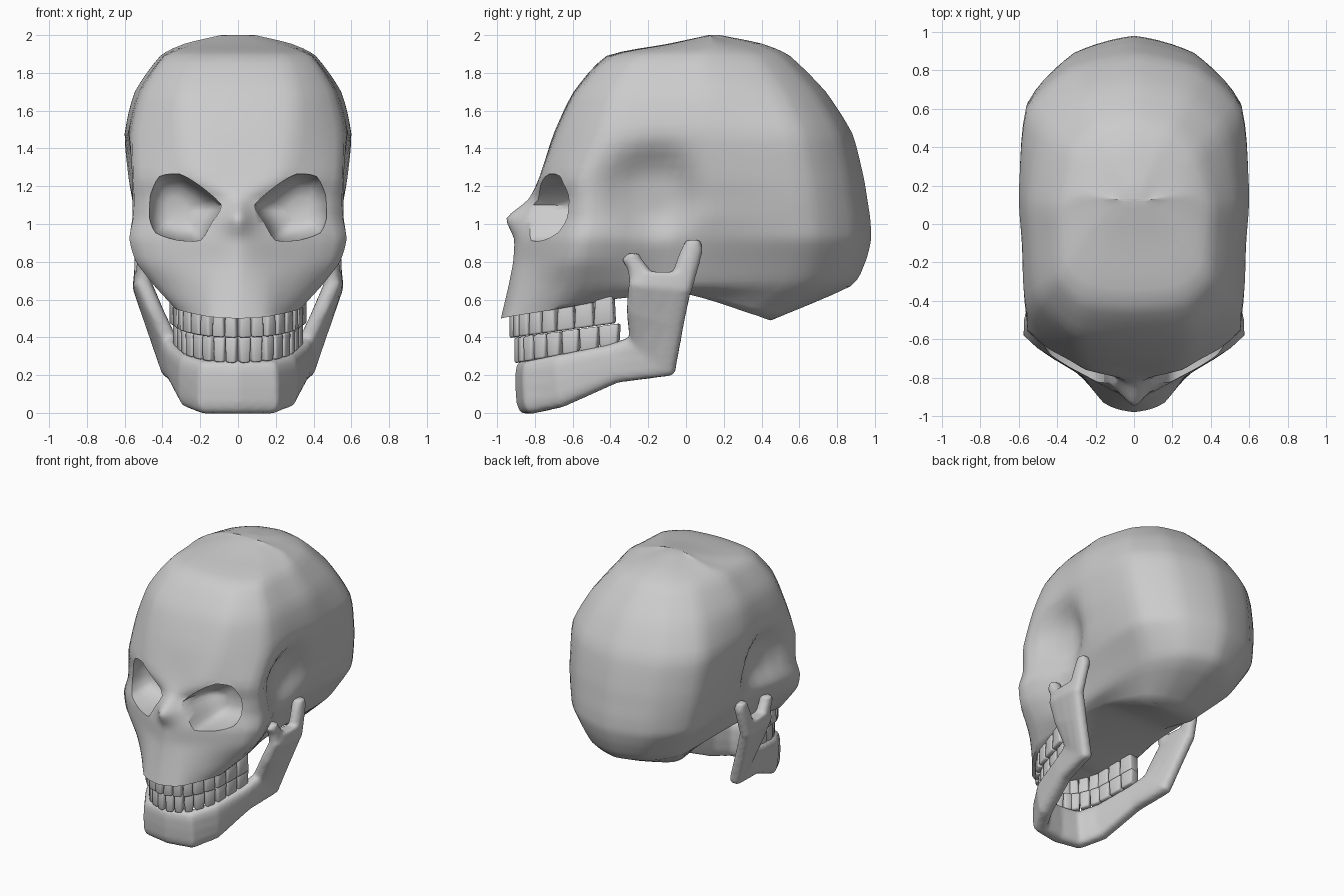
import bpy, bmesh, math
from mathutils import Vector as V

if "Cube" in bpy.data.objects:
    bpy.data.objects.remove(bpy.data.objects["Cube"])


def make(name, bm):
    bmesh.ops.remove_doubles(bm, verts=bm.verts, dist=1e-4)
    bmesh.ops.recalc_face_normals(bm, faces=bm.faces)
    me = bpy.data.meshes.new(name)
    bm.to_mesh(me)
    bm.free()
    ob = bpy.data.objects.new(name, me)
    bpy.context.collection.objects.link(ob)
    return ob


def finish(ob, angle):
    """Apply all modifiers and shade smooth."""
    bpy.ops.object.select_all(action='DESELECT')
    bpy.context.view_layer.objects.active = ob
    ob.select_set(True)
    for m in list(ob.modifiers):
        bpy.ops.object.modifier_apply(modifier=m.name)
    bpy.ops.object.shade_smooth_by_angle(angle=math.radians(angle))


def spline(pts, n, pre, post, tight=.4):
    """Catmull-Rom curve through pts, partly pulled to the straight chords."""
    p = [pre] + pts + [post]
    out = []
    for i in range(1, len(p) - 2):
        a, b, c, d = p[i - 1:i + 3]
        for k in range(n):
            t = k / n
            q = 0.5 * (2 * b + (c - a) * t + (2 * a - 5 * b + 4 * c - d) * t * t
                       + (3 * b - a - 3 * c + d) * t ** 3)
            out.append(q.lerp(b.lerp(c, t), tight))
    return out + [pts[-1].copy()]


def loft(bm, rings):
    """Closed skin over rings with capped ends."""
    vs = [[bm.verts.new(p) for p in r] for r in rings]
    n = len(vs[0])
    for a, b in zip(vs, vs[1:]):
        for i in range(n):
            j = (i + 1) % n
            bm.faces.new((a[i], a[j], b[j], b[i]))
    bm.faces.new(vs[0])
    bm.faces.new(vs[-1])


def sweep(bm, stations, power):
    """Rounded bar through stations of (top edge, bottom edge, half thickness)."""
    mids = [(V(t) + V(b)) / 2 for t, b, _ in stations]
    rings = []
    for i, (t, b, th) in enumerate(stations):
        tan = mids[min(i + 1, len(mids) - 1)] - mids[max(i - 1, 0)]
        up = (V(t) - V(b)) / 2
        nrm = tan.cross(up).normalized() * th
        ring = []
        for k in range(16):
            c, s = math.cos(k * math.pi / 8), math.sin(k * math.pi / 8)
            ring.append(mids[i] + up * math.copysign(abs(c) ** power, c)
                        + nrm * math.copysign(abs(s) ** power, s))
        rings.append(ring)
    loft(bm, rings)


def flip(p):
    return V((-p[0], p[1], p[2]))


# Cranium and upper jaw: half sections going up
# z, front y, nose x/y, cheek x/y, temple x, widest x, rear corner x, back y
LEVELS = [
    (.67, -.94, .17, -.88, .44, -.62, .38, .37, .36, .87),
    (.80, -.915, .16, -.85, .54, -.60, .43, .44, .44, .95),
    (.92, -.91, .16, -.84, .575, -.58, .47, .50, .51, .98),
    (1.03, -.95, .13, -.82, .555, -.56, .49, .535, .53, .975),
    (1.13, -.835, .12, -.78, .55, -.56, .50, .555, .545, .96),
    (1.25, -.775, .25, -.76, .555, -.55, .52, .58, .555, .94),
    (1.48, -.70, .30, -.67, .555, -.45, .585, .60, .56, .88),
    (1.70, -.595, .30, -.57, .50, -.38, .535, .545, .47, .74),
    (1.89, -.42, .25, -.39, .38, -.27, .40, .41, .33, .55),
    (1.955, -.09, .14, -.07, .22, -.02, .26, .28, .20, .40),
    (2.00, .12, .03, .125, .05, .13, .08, .09, .06, .18),
]
BASE = [(0, -.98, .5), (.16, -.93, .51), (.33, -.68, .55), (.33, -.36, .605),
        (.27, 0, .63), (.22, .36, .52), (.13, .43, .495), (0, .45, .49)]
rings = [[V(p) for p in BASE]]
for z, yf, xn, yn, xc, yc, xt, xm, xb, yb in LEVELS:
    s = .7 * yb - yc
    rings.append([V((x, y, z)) for x, y in (
        (0, yf), (xn, yn), (xc, yc), (xt, yc + .34 * s), (xm, yc + .58 * s),
        (xb, .67 * yb), (.6 * xb, .91 * yb), (0, yb))])
columns = [spline(list(c), 4, c[0], c[-1]) for c in zip(*rings)]
rows = [spline(list(r), 5, flip(r[1]), flip(r[-2])) for r in zip(*columns)]

# Hollow the temples
for row in rows:
    for p in row:
        r = math.hypot((p.y + .18) / .31, (p.z - 1.17) / .3)
        t = max(0, min(1, (1 - r) / .65))
        p.x -= .06 * t * t * (3 - 2 * t)

bm = bmesh.new()
halves = [[[bm.verts.new((sx * p.x, p.y, p.z)) for p in r] for r in rows] for sx in (1, -1)]
for h in halves:
    for a, b in zip(h, h[1:]):
        for i in range(len(a) - 1):
            bm.faces.new((a[i], a[i + 1], b[i + 1], b[i]))
for k in (0, -1):
    right, left = halves[0][k], halves[1][k]
    for i in range(len(right) - 1):
        bm.faces.new((right[i], right[i + 1], left[i + 1], left[i]))
skull = make("cranium", bm)

# Eye sockets: bowl-shaped cutter
RIM = [(.09, 1.10), (.20, 1.20), (.31, 1.265), (.42, 1.26), (.475, 1.16),
       (.48, 1.03), (.44, .95), (.32, .915), (.20, .915), (.14, 1.01)]
outline = spline([V(p) for p in RIM + RIM[:1]], 3, V(RIM[-1]), V(RIM[1]))[:-1]
bm = bmesh.new()
for sx in (1, -1):
    loft(bm, [[V((sx * (.33 + (p.x - .33) * k), y, 1.07 + (p.y - 1.07) * k)) for p in outline]
              for y, k in ((-1.05, 1.04), (-.72, 1), (-.62, .92), (-.56, .8), (-.52, .62), (-.5, .35))])
cutter = make("socket_cutter", bm)
cutter.hide_render = True
cut = skull.modifiers.new("sockets", 'BOOLEAN')
cut.operation = 'DIFFERENCE'
cut.solver = 'EXACT'
cut.object = cutter
finish(skull, 55)
bpy.data.objects.remove(cutter)

# Lower jaw: curved bar from chin to ramus, with two prongs per side
JAW = [
    ((0, -.85, .28), (0, -.84, -.005), .06),
    ((.17, -.82, .28), (.18, -.81, -.005), .06),
    ((.26, -.68, .31), (.26, -.65, .03), .058),
    ((.325, -.42, .36), (.325, -.36, .16), .055),
    ((.36, -.30, .40), (.365, -.06, .20), .052),
    ((.44, -.315, .55), (.45, -.01, .47), .052),
    ((.505, -.305, .69), (.51, .03, .66), .052),
    ((.50, -.28, .75), (.51, .04, .74), .046),
]
CONDYLE = [(-.10, .03, .64, .51), (-.06, .07, .78, .505), (-.03, .09, .86, .50), (0, .08, .915, .495)]
CORONOID = [(-.30, -.15, .68, .50), (-.31, -.19, .76, .495), (-.34, -.23, .81, .49), (-.31, -.25, .845, .49)]
bm = bmesh.new()
sweep(bm, [(flip(t), flip(b), w) for t, b, w in JAW[:0:-1]] + JAW, .62)
for sx in (1, -1):
    for prong in (CONDYLE, CORONOID):
        sweep(bm, [((sx * x, y1, z), (sx * x, y0, z), .045) for y0, y1, z, x in prong], .9)
jaw = make("lower_jaw", bm)
remesh = jaw.modifiers.new("merge", 'REMESH')
remesh.mode = 'VOXEL'
remesh.voxel_size = .014
smooth = jaw.modifiers.new("soften", 'SMOOTH')
smooth.factor = .5
smooth.iterations = 6
finish(jaw, 60)

# Teeth: tapered blocks along the dental arch
ARCH = [V((0, -.905)), V((.15, -.86)), V((.26, -.70)), V((.325, -.37))]
WIDTHS = (.068, .068, .073, .08, .083, .095, .105, .11)


def arch_point(d):
    for a, b in zip(ARCH, ARCH[1:]):
        length = (b - a).length
        if d <= length or b is ARCH[-1]:
            return a + (b - a) * (d / length)
        d -= length


def teeth(name, xs, dy, gum, bite):
    bm = bmesh.new()
    for sx in (1, -1):
        d = 0
        for w in WIDTHS:
            p0, p1 = arch_point(d), arch_point(d + w)
            d += w
            mid, along = (p0 + p1) / 2, (p1 - p0) * .49
            out = V((along.y, -along.x)).normalized() * (.034 + .2 * (w - .065))
            ends = []
            for (base, slope), k in ((gum, .86), (bite, 1)):
                ring = []
                for u, v in ((-1, -1), (1, -1), (1, 1), (-1, 1)):
                    q = mid + along * u * k + out * v
                    ring.append(V((sx * q.x * xs, q.y + dy, base + slope * (q.y + .92))))
                ends.append(ring)
            loft(bm, ends)
    ob = make(name, bm)
    bev = ob.modifiers.new("round", 'BEVEL')
    bev.width = .012
    bev.segments = 2
    finish(ob, 50)


teeth("upper_teeth", 1, 0, (.525, .18), (.398, .14))
teeth("lower_teeth", .95, .025, (.265, .17), (.40, .135))
